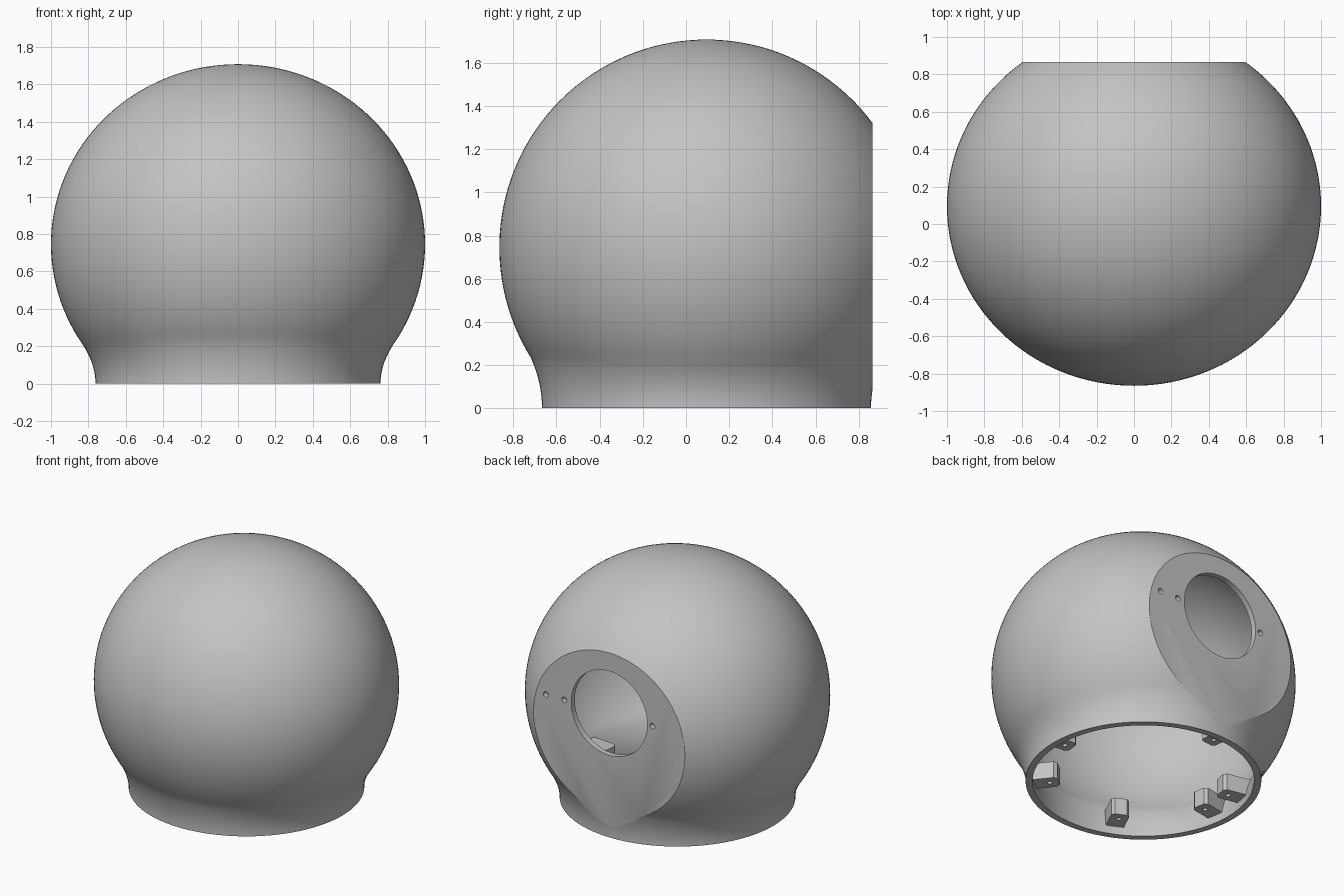
import bpy, bmesh, math
from mathutils import Vector, Matrix

if "Cube" in bpy.data.objects:
    bpy.data.objects.remove(bpy.data.objects["Cube"])

CY, CZ = 0.095, 0.745            # centre of the globe
SEG = 128

grey = bpy.data.materials.new("plain_grey")
grey.diffuse_color = (0.55, 0.55, 0.55, 1)
grey.use_nodes = True
grey.node_tree.nodes["Principled BSDF"].inputs["Base Color"].default_value = grey.diffuse_color


def new_object(name, bm):
    bmesh.ops.recalc_face_normals(bm, faces=bm.faces)
    me = bpy.data.meshes.new(name)
    bm.to_mesh(me)
    bm.free()
    ob = bpy.data.objects.new(name, me)
    bpy.context.collection.objects.link(ob)
    me.materials.append(grey)
    return ob


def globe(name, inset, base_z, flat_y):
    """Ellipsoid running into a flared round neck, cut flat at the back."""
    ax, ay, az = 1.0 - inset, 0.96 - inset, 0.963 - inset
    neck = 0.762 - inset
    bm = bmesh.new()
    rings = []

    def column(th):
        c, s = math.cos(th), math.sin(th)
        zj = 0.205 + 0.03 * s * s
        phi = math.asin((zj - CZ) / az)
        jx, jy = ax * math.cos(phi), ay * math.cos(phi)
        pts = [(neck * c, neck * s, base_z)]
        if base_z < 0:
            pts.append((neck * c, neck * s, 0))
        for i in range(1, 11):
            t = i / 10
            k = t * t
            pts.append(((neck + (jx - neck) * k) * c,
                        (neck + (jy - neck) * k) * s, zj * t))
        for i in range(1, 48):
            p = phi + (math.pi / 2 - phi) * i / 48
            pts.append((ax * math.cos(p) * c, ay * math.cos(p) * s,
                        CZ + az * math.sin(p)))
        return [bm.verts.new((x, y + CY, z)) for x, y, z in pts]

    cols = [column(2 * math.pi * i / SEG) for i in range(SEG)]
    pole = bm.verts.new((0, CY, CZ + az))
    for i, a in enumerate(cols):
        b = cols[(i + 1) % SEG]
        for j in range(len(a) - 1):
            bm.faces.new((a[j], b[j], b[j + 1], a[j + 1]))
        bm.faces.new((a[-1], b[-1], pole))
    bm.faces.new([c[0] for c in cols])
    # flat back
    bmesh.ops.bisect_plane(bm, geom=bm.verts[:] + bm.edges[:] + bm.faces[:],
                           dist=1e-5, plane_co=(0, flat_y, 0),
                           plane_no=(0, 1, 0), clear_outer=True)
    rim = [e for e in bm.edges if e.is_boundary]
    bmesh.ops.edgeloop_fill(bm, edges=rim)
    return new_object(name, bm)


def cylinder(name, r, depth, matrix, seg=32):
    bm = bmesh.new()
    bmesh.ops.create_cone(bm, cap_ends=True, segments=seg, radius1=r,
                          radius2=r, depth=depth, matrix=matrix)
    return new_object(name, bm)


def cut(ob, cutter):
    mod = ob.modifiers.new("cut", 'BOOLEAN')
    mod.operation, mod.solver, mod.object = 'DIFFERENCE', 'EXACT', cutter
    bpy.context.view_layer.objects.active = ob
    bpy.ops.object.modifier_apply(modifier=mod.name)
    bpy.data.objects.remove(cutter)


def smooth(ob):
    ob.data.shade_smooth()
    ob.data.set_sharp_from_angle(angle=math.radians(30))


# Hollow shell
shell = globe("globe_shell", 0.0, 0.0, 0.865)
cut(shell, globe("cavity_cutter", 0.046, -0.06, 0.825))

# Round port and screw holes in the flat back
turn = Matrix.Rotation(math.pi / 2, 4, 'X')
for x, r, seg in ((0, 0.30, 96), (0.355, 0.02, 20), (-0.34, 0.02, 20), (0.50, 0.02, 20)):
    cut(shell, cylinder("hole_cutter", r, 0.2,
                        Matrix.Translation((x, 0.85, 0.89)) @ turn, seg))
smooth(shell)

# Screw bosses inside the neck
for i, deg in enumerate((97, 168, 190, 245, 308, 355)):
    spin = Matrix.Translation((0, CY, 0)) @ Matrix.Rotation(math.radians(deg), 4, 'Z')
    outline = [(0.75, -0.06), (0.58, -0.06), (0.56, -0.04),
               (0.56, 0.04), (0.58, 0.06), (0.75, 0.06)]
    bm = bmesh.new()
    face = bm.faces.new([bm.verts.new((x, y, 0.06)) for x, y in outline])
    top = bmesh.ops.extrude_face_region(bm, geom=[face])["geom"]
    for v in (g for g in top if isinstance(g, bmesh.types.BMVert)):
        v.co.z = 0.18
    bm.transform(spin)
    boss = new_object("screw_boss_%d" % (i + 1), bm)
    cut(boss, cylinder("screw_cutter", 0.016, 0.16,
                       spin @ Matrix.Translation((0.62, 0, 0.06)), 16))
    smooth(boss)
